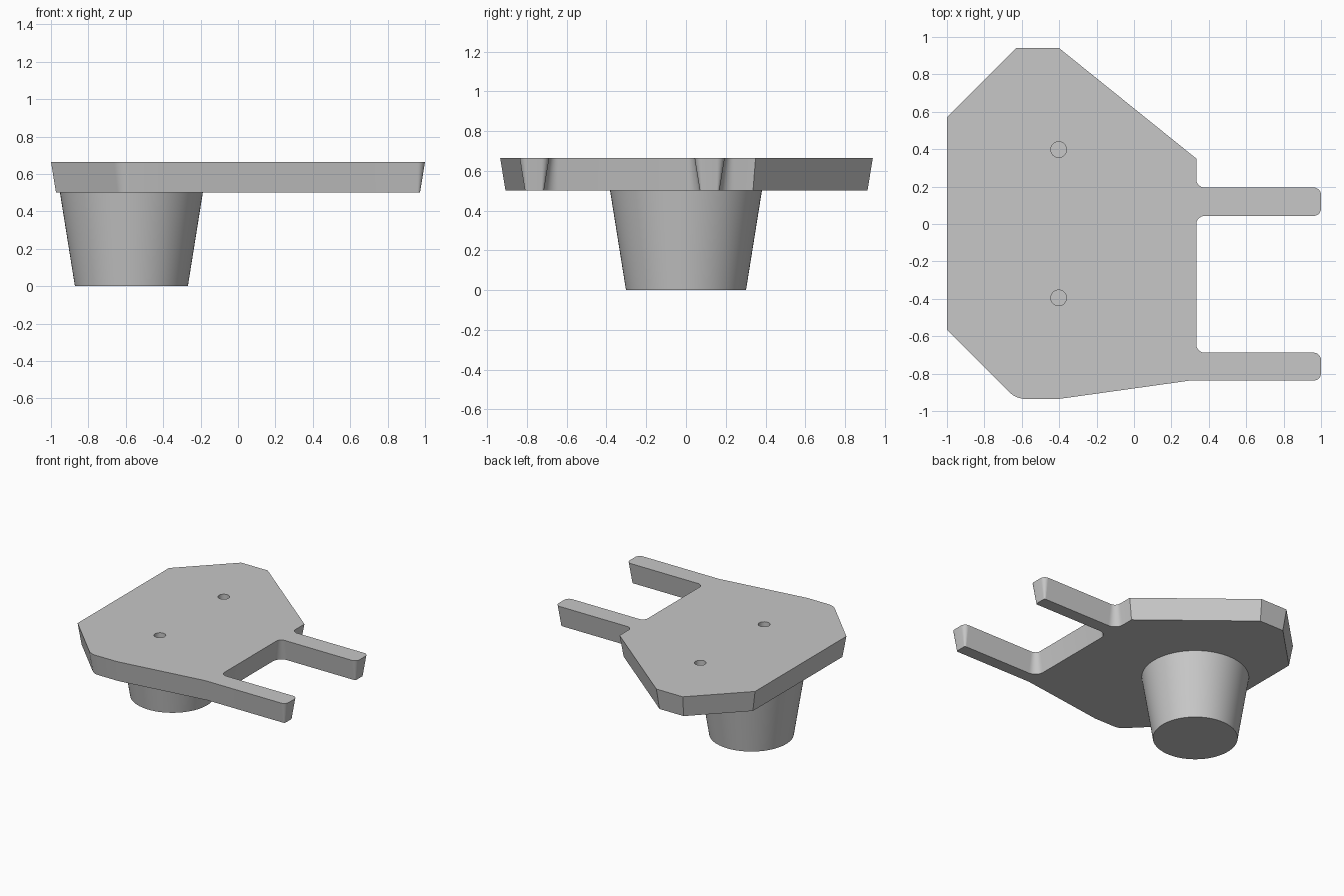
import bpy, bmesh, math
from mathutils import Vector

if "Cube" in bpy.data.objects:
    bpy.data.objects.remove(bpy.data.objects["Cube"])

Z_BOTTOM, Z_TOP, DRAFT = 0.50, 0.665, 0.027

grey = bpy.data.materials.new("plain grey")
grey.diffuse_color = (0.57, 0.57, 0.57, 1)
grey.use_nodes = True
grey.node_tree.nodes["Principled BSDF"].inputs["Base Color"].default_value = grey.diffuse_color


def make_object(name, bm):
    bmesh.ops.recalc_face_normals(bm, faces=bm.faces)
    mesh = bpy.data.meshes.new(name)
    bm.to_mesh(mesh)
    bm.free()
    mesh.materials.append(grey)
    obj = bpy.data.objects.new(name, mesh)
    bpy.context.collection.objects.link(obj)
    return obj


def smooth(obj):
    bpy.ops.object.select_all(action='DESELECT')
    obj.select_set(True)
    bpy.context.view_layer.objects.active = obj
    bpy.ops.object.shade_smooth_by_angle(angle=math.radians(25))


def cone(name, x, y, z0, z1, r0, r1, segments):
    bm = bmesh.new()
    bmesh.ops.create_cone(bm, cap_ends=True, segments=segments,
                          radius1=r0, radius2=r1, depth=z1 - z0)
    bmesh.ops.translate(bm, verts=bm.verts, vec=(x, y, (z0 + z1) / 2))
    return make_object(name, bm)


def outline(corners, inset, steps=8):
    """Counter-clockwise outline moved inward, with its corners rounded."""
    points = []
    for i, (x, y, radius) in enumerate(corners):
        p = Vector((x, y))
        d0 = (p - Vector(corners[i - 1][:2])).normalized()
        d1 = (Vector(corners[(i + 1) % len(corners)][:2]) - p).normalized()
        n0, n1 = Vector((-d0.y, d0.x)), Vector((-d1.y, d1.x))
        mitre = (n0 + n1) / (1 + n0.dot(n1))
        if radius == 0:
            points.append(p + mitre * inset)
            continue
        turn = math.atan2(d0.x * d1.y - d0.y * d1.x, d0.dot(d1))
        side = math.copysign(1, turn)
        centre = p + mitre * radius * side
        r = radius - side * inset
        start = math.atan2(-n0.y * side, -n0.x * side)
        for k in range(steps + 1):
            a = start + turn * k / steps
            points.append(centre + Vector((math.cos(a), math.sin(a))) * r)
    return points


# Plate with two prongs: x, y, corner radius
corners = [
    (-1.0, -0.565, 0), (-0.63, -0.935, 0.12), (-0.40, -0.935, 0),
    (0.30, -0.837, 0), (1.0, -0.837, 0.04), (1.0, -0.688, 0.04),
    (0.333, -0.688, 0.045), (0.333, 0.043, 0.045),
    (1.0, 0.043, 0.04), (1.0, 0.195, 0.04), (0.333, 0.195, 0.045),
    (0.333, 0.35, 0), (-0.40, 0.94, 0), (-0.63, 0.94, 0), (-1.0, 0.57, 0)]
bm = bmesh.new()
low = [bm.verts.new((*p, Z_BOTTOM)) for p in outline(corners, DRAFT)]
high = [bm.verts.new((*p, Z_TOP)) for p in outline(corners, 0)]
bm.faces.new(low[::-1])
bm.faces.new(high)
for i in range(len(low)):
    j = (i + 1) % len(low)
    bm.faces.new((low[i], low[j], high[j], high[i]))
plate = make_object("pronged_plate", bm)

# Two blind holes in the plate
for side, y in (("front", -0.395), ("back", 0.398)):
    cutter = cone(side + "_hole_cutter", -0.403, y, 0.565, 0.75, 0.042, 0.042, 32)
    cutter.hide_render = True
    cutter.hide_set(True)
    cut = plate.modifiers.new(side + "_hole", 'BOOLEAN')
    cut.operation = 'DIFFERENCE'
    cut.solver = 'EXACT'
    cut.object = cutter

# Bake the holes in before shading
bpy.context.view_layer.update()
graph = bpy.context.evaluated_depsgraph_get()
baked = bpy.data.meshes.new_from_object(plate.evaluated_get(graph))
plate.modifiers.clear()
plate.data = baked
for obj in [o for o in bpy.data.objects if o.name.endswith("_cutter")]:
    bpy.data.objects.remove(obj)
smooth(plate)

# Tapered round base under the plate
base = cone("tapered_base", -0.57, 0, 0, Z_BOTTOM, 0.302, 0.382, 96)
smooth(base)
